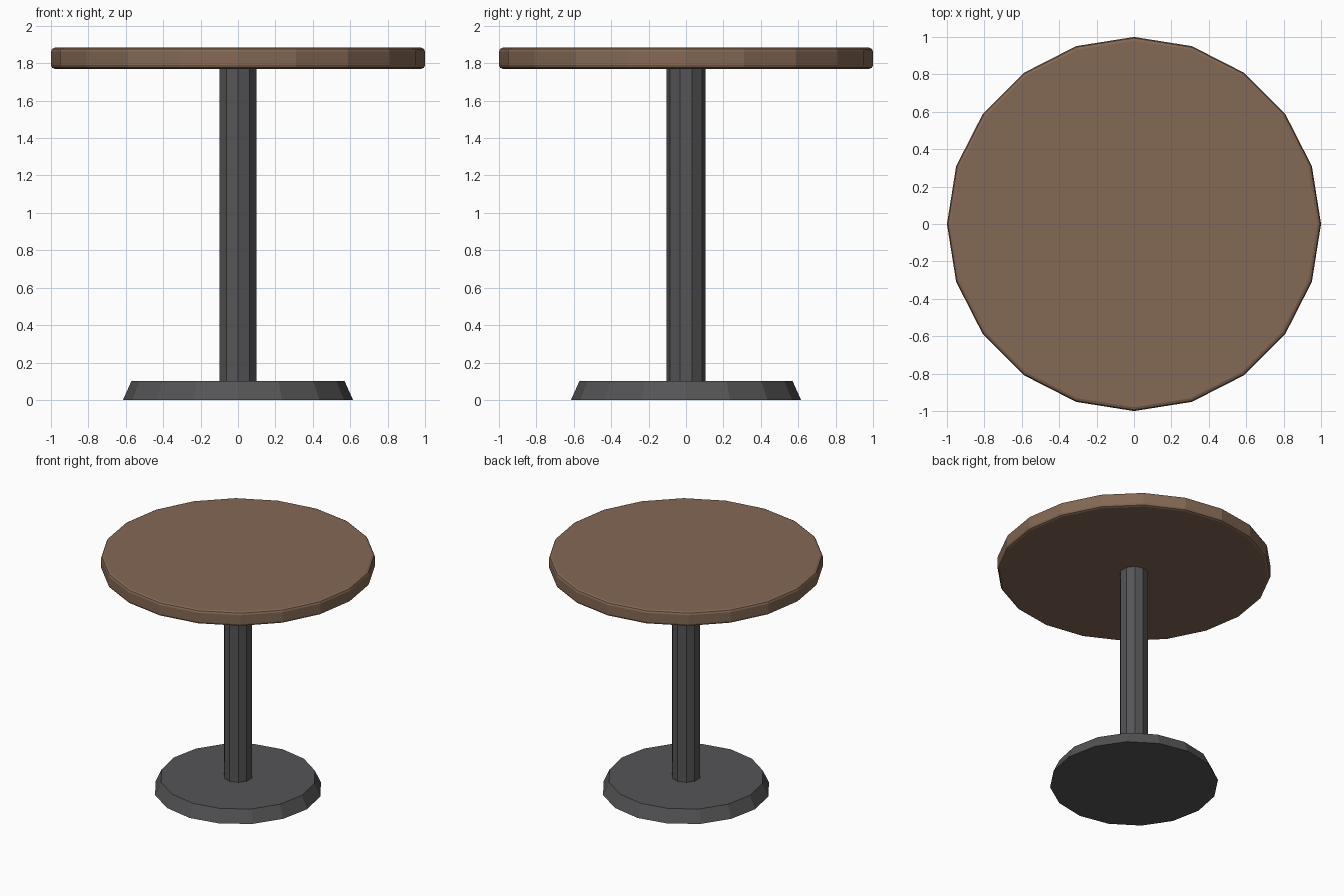
import bpy, bmesh
from math import cos, sin, pi

if "Cube" in bpy.data.objects:
    bpy.data.objects.remove(bpy.data.objects["Cube"])


def lathe(name, profile, sides, color, phase=0.0):
    """Flat-faced solid made of stacked (radius, z) rings with capped ends."""
    bm = bmesh.new()
    rings = [[bm.verts.new((r * cos(phase + 2 * pi * i / sides),
                            r * sin(phase + 2 * pi * i / sides), z))
              for i in range(sides)] for r, z in profile]
    for a, b in zip(rings, rings[1:]):
        for i in range(sides):
            j = (i + 1) % sides
            bm.faces.new((a[i], a[j], b[j], b[i]))
    bm.faces.new(rings[0][::-1])
    bm.faces.new(rings[-1])
    mesh = bpy.data.meshes.new(name)
    bm.to_mesh(mesh)
    bm.free()
    obj = bpy.data.objects.new(name, mesh)
    bpy.context.collection.objects.link(obj)
    mat = bpy.data.materials.new(name + "_color")
    mat.diffuse_color = color
    mat.use_nodes = True
    mat.node_tree.nodes["Principled BSDF"].inputs["Base Color"].default_value = mat.diffuse_color
    mesh.materials.append(mat)
    return obj


METAL = (0.09, 0.09, 0.095, 1)
WOOD = (0.23, 0.14, 0.09, 1)

# Flared foot
lathe("base", [(0.615, 0.0), (0.57, 0.10)], 16, METAL)

# Ten-sided post, one corner facing the front
lathe("column", [(0.105, 0.09), (0.105, 1.78)], 10, METAL, pi / 2)

# Round top with softened rims
lathe("table_top", [(0.98, 1.77), (0.994, 1.776), (1.0, 1.79),
                    (1.0, 1.863), (0.994, 1.877), (0.98, 1.883)], 20, WOOD)
